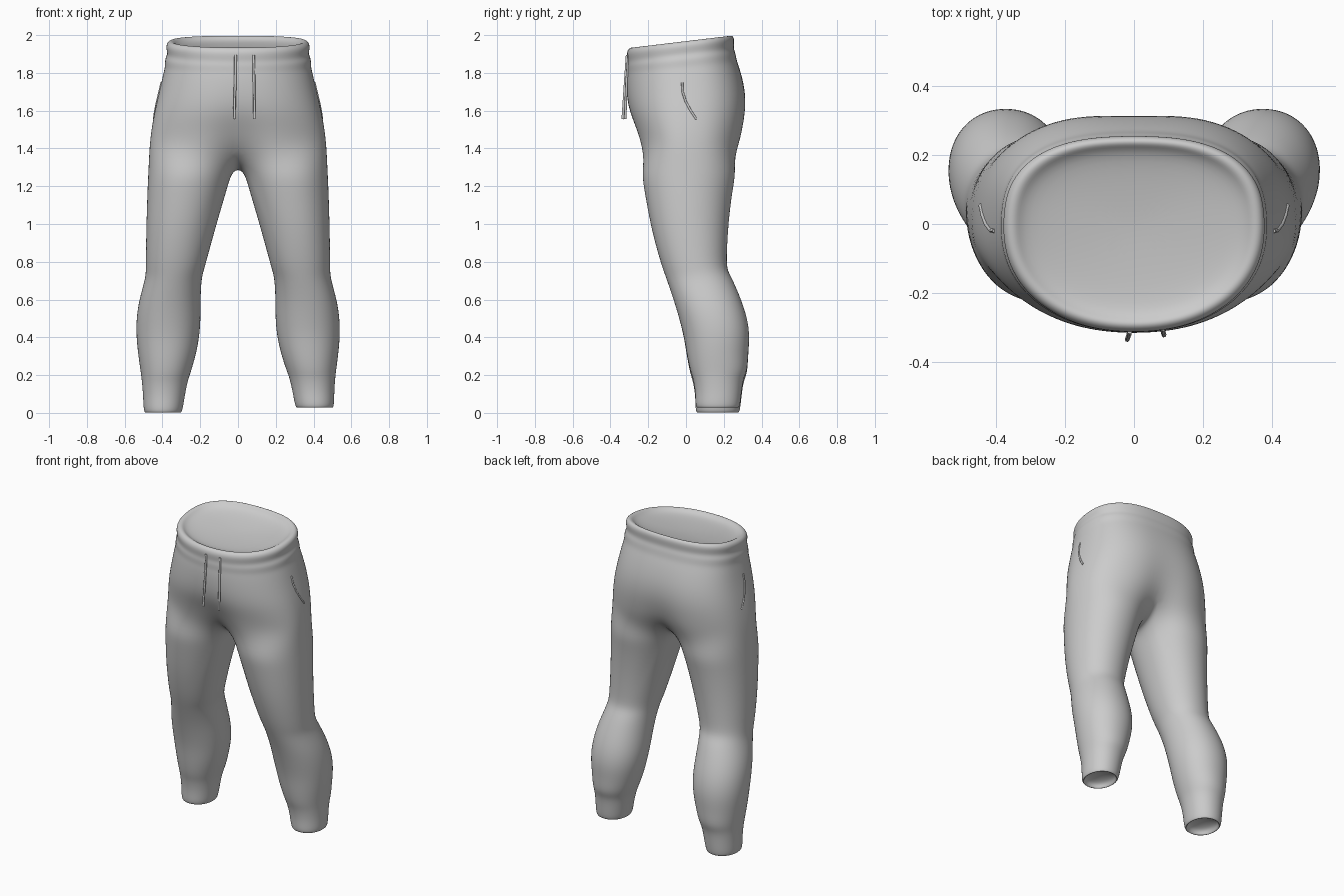
import bpy, bmesh, math
from mathutils import Vector
from mathutils.bvhtree import BVHTree

if "Cube" in bpy.data.objects:
    bpy.data.objects.remove(bpy.data.objects["Cube"])

grey = bpy.data.materials.new("soft grey cloth")
grey.diffuse_color = (0.6, 0.6, 0.6, 1)
grey.use_nodes = True
grey.node_tree.nodes["Principled BSDF"].inputs["Base Color"].default_value = grey.diffuse_color

HALF, INNER = 16, 8          # segments on outer half ring / inner thigh

# hips: height, half width, front y, back y, centre fold depth
HIPS = [
    (1.970, .365, -.300, .245, 0), (1.945, .383, -.316, .258, 0),
    (1.900, .371, -.308, .250, 0), (1.875, .387, -.314, .262, 0),
    (1.835, .385, -.312, .268, 0), (1.800, .394, -.316, .283, 0),
    (1.700, .416, -.318, .315, .004), (1.600, .440, -.308, .325, .012),
    (1.500, .458, -.278, .312, .03), (1.410, .468, -.256, .296, .06)]
# legs: height, inner x, outer x, front y, back y
LEGS = [
    (1.270, .038, .476, -.236, .266), (1.180, .062, .480, -.222, .247),
    (1.000, .115, .485, -.190, .225), (0.850, .155, .487, -.150, .216),
    (0.760, .180, .487, -.121, .214), (0.710, .194, .490, -.103, .245),
    (0.600, .199, .523, -.065, .292), (0.500, .198, .538, -.035, .325),
    (0.400, .205, .538, -.010, .337), (0.300, .225, .527, .005, .328),
    (0.210, .252, .514, .022, .325), (0.165, .268, .508, .038, .303),
    (0.090, .282, .502, .050, .294), (0.025, .292, .500, .050, .287),
    (0.000, .300, .494, .056, .280)]


def power(v, e):
    return math.copysign(abs(v) ** e, v)


def hip_ring(z, a, yf, yb, fold, shrink=1.0):
    """Half ring from the front centre round the side to the back centre."""
    ring, yc = [], -0.01
    for i in range(HALF + 1):
        t = math.pi * i / HALF
        s, c = math.sin(t), -math.cos(t)
        if i in (0, HALF):
            s = 0.0
        e = 0.93 if c < 0 else 0.78
        x = a * 1.006 * s ** e * shrink
        depth = (yc - yf) if c < 0 else (yb - yc)
        y = yc + depth * 1.006 * power(c, e) * shrink
        y -= math.copysign(fold * math.exp(-(x / .11) ** 2), c)
        tilt = 0.12 * y * min(1, max(0, (z - 1.5) / .4))
        ring.append(Vector((x, y, z + tilt)))
    return ring


def leg_ring(z, xi, xo, yf, yb, shrink=1.0):
    """Closed ring: outer points first, then the inner thigh."""
    cx, cy = (xi + xo) / 2, (yf + yb) / 2
    rx, ry = (xo - xi) / 2 * 1.011 * shrink, (yb - yf) / 2 * 1.011 * shrink
    start = 30 + 35 * min(1, max(0, (z - .85) / .42))
    angles = [-start + (180 + 2 * start) * i / HALF for i in range(HALF + 1)]
    angles += [180 + start + (180 - 2 * start) * j / INNER for j in range(1, INNER)]
    ring = []
    for deg in angles:
        t = math.radians(deg)
        ring.append(Vector((cx + rx * power(math.sin(t), .95),
                            cy - ry * power(math.cos(t), .95), z)))
    return ring


def link(bm, r1, r2, closed):
    n = len(r2) if closed else HALF + 1
    for i in range(n if closed else n - 1):
        j = (i + 1) % n
        bm.faces.new((r1[i], r1[j], r2[j], r2[i]))


# trousers: hips split into two legs at the crotch arc
bm = bmesh.new()
for side in (-1, 1):
    top = HIPS[0]
    hips = [hip_ring(z, *top[1:], shrink=k) for z, k in
            ((1.922, .12), (1.928, .5), (1.942, .86), (1.968, .93))]
    hips += [hip_ring(*row) for row in HIPS]
    split = hips[-1]
    front, back = split[0], split[-1]
    for j in range(1, INNER):
        u = j / INNER
        p = back.lerp(front, u)
        p.z -= 0.12 * math.sin(math.pi * u) ** .8
        split.append(p)
    legs = [leg_ring(*row) for row in LEGS]
    legs += [leg_ring(z, *LEGS[-1][1:], shrink=k) for z, k in
             ((.003, .9), (.03, .84), (.045, .45), (.05, .12))]
    rings = []
    for ring in hips + legs:
        verts = []
        for p in ring:
            lift = max(0, 1 - p.z / .5) if side > 0 else 0
            verts.append(bm.verts.new((side * (p.x + .009 * lift), p.y,
                                       p.z + .026 * lift)))
        rings.append(verts)
    for k in range(len(rings) - 1):
        link(bm, rings[k], rings[k + 1], k >= len(hips) - 1)
bmesh.ops.remove_doubles(bm, verts=bm.verts, dist=1e-5)
bmesh.ops.holes_fill(bm, edges=[e for e in bm.edges if e.is_boundary], sides=0)
bmesh.ops.recalc_face_normals(bm, faces=bm.faces)
for f in bm.faces:
    f.smooth = True
mesh = bpy.data.meshes.new("trousers")
bm.to_mesh(mesh)
bm.free()
trousers = bpy.data.objects.new("trousers", mesh)
bpy.context.collection.objects.link(trousers)
mesh.materials.append(grey)
sub = trousers.modifiers.new("smooth", 'SUBSURF')
sub.levels = sub.render_levels = 2
bpy.context.view_layer.update()
surface = BVHTree.FromObject(trousers, bpy.context.evaluated_depsgraph_get())


def cord(name, points, radius):
    cu = bpy.data.curves.new(name, 'CURVE')
    cu.dimensions = '3D'
    cu.bevel_depth, cu.bevel_resolution, cu.use_fill_caps = radius, 1, True
    sp = cu.splines.new('POLY')
    sp.points.add(len(points) - 1)
    for q, p in zip(sp.points, points):
        q.co = (*p, 1)
    cu.materials.append(grey)
    ob = bpy.data.objects.new(name, cu)
    bpy.context.collection.objects.link(ob)


# drawstrings hanging from the waistband
cord("drawstring_left", [(-.013, -.312, 1.895), (-.015, -.322, 1.75), (-.02, -.335, 1.555)], .007)
cord("drawstring_right", [(.083, -.304, 1.895), (.085, -.315, 1.75), (.087, -.322, 1.555)], .007)

# slanted pocket edges laid on the hips
for side, label in ((-1, "left"), (1, "right")):
    pts = []
    for y, z in ((-.02, 1.75), (-.018, 1.70), (-.002, 1.65), (.025, 1.60), (.055, 1.555)):
        hit = surface.ray_cast(Vector((side, y, z)), Vector((-side, 0, 0)))[0]
        if hit:
            pts.append(hit)
    if len(pts) > 1:
        cord("pocket_edge_" + label, pts, .006)
